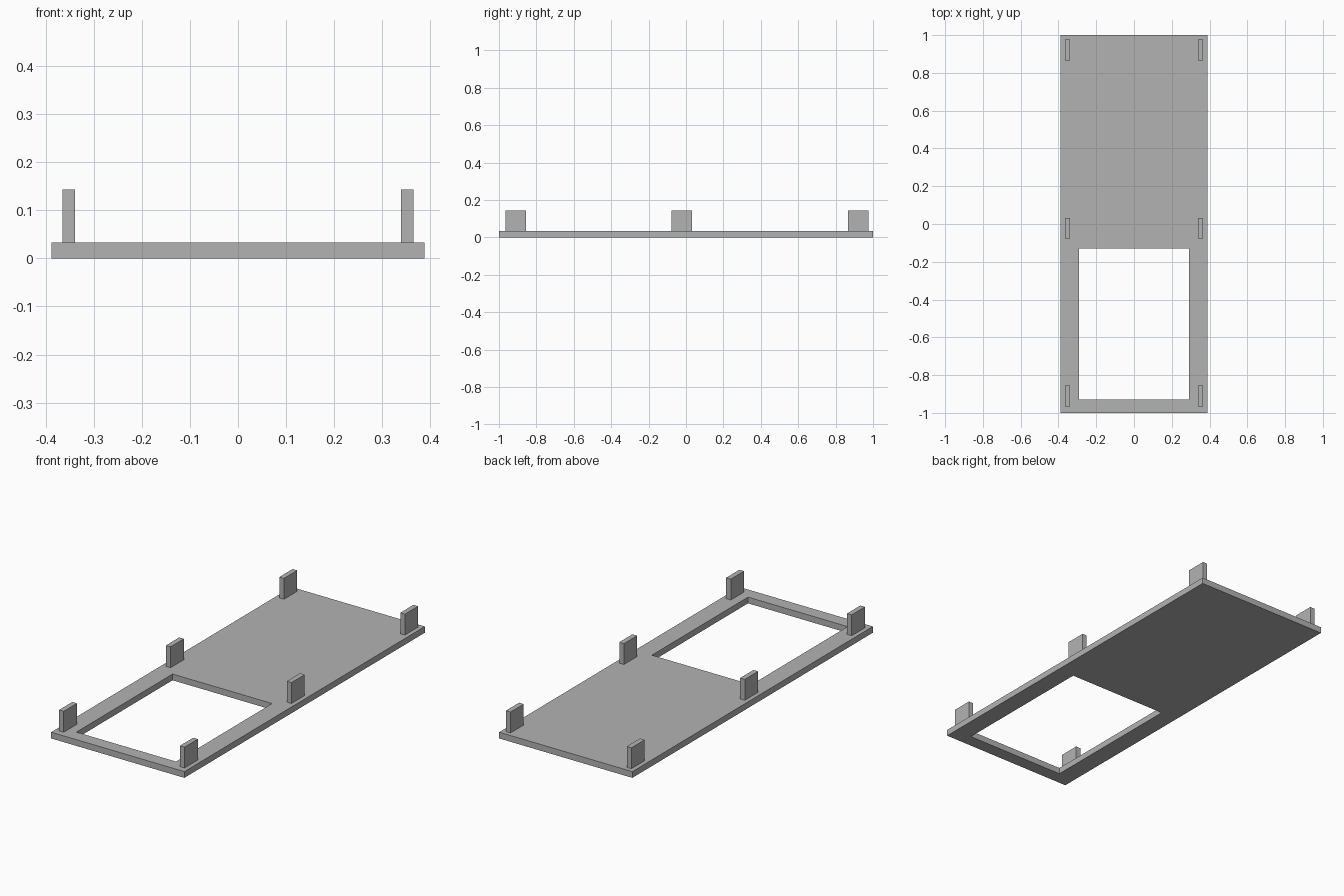
import bpy
import bmesh
from mathutils import Matrix, Vector

default = bpy.data.objects.get("Cube")
if default:
    bpy.data.objects.remove(default, do_unlink=True)

grey = bpy.data.materials.new("plain grey")
grey.use_nodes = True
colour = (0.45, 0.45, 0.45, 1)
grey.diffuse_color = colour
grey.node_tree.nodes["Principled BSDF"].inputs["Base Color"].default_value = colour

HALF_WIDTH, HALF_LENGTH, THICKNESS = 0.388, 1.0, 0.033
HOLE_X, HOLE_FRONT, HOLE_BACK = 0.29, -0.93, -0.13
TAB_X, TAB_WIDTH, TAB_LENGTH, TAB_TOP = 0.352, 0.027, 0.11, 0.143


def add_object(name, bm):
    bmesh.ops.recalc_face_normals(bm, faces=bm.faces)
    mesh = bpy.data.meshes.new(name)
    bm.to_mesh(mesh)
    bm.free()
    mesh.materials.append(grey)
    obj = bpy.data.objects.new(name, mesh)
    bpy.context.collection.objects.link(obj)


# Base plate: a grid of panels with the window panel left out, extruded up
bm = bmesh.new()
xs = (-HALF_WIDTH, -HOLE_X, HOLE_X, HALF_WIDTH)
ys = (-HALF_LENGTH, HOLE_FRONT, HOLE_BACK, HALF_LENGTH)
grid = [[bm.verts.new((x, y, 0)) for y in ys] for x in xs]
for i in range(3):
    for j in range(3):
        if (i, j) != (1, 1):
            bm.faces.new((grid[i][j], grid[i + 1][j], grid[i + 1][j + 1], grid[i][j + 1]))
result = bmesh.ops.extrude_face_region(bm, geom=bm.faces[:], use_keep_orig=True)
top = [v for v in result["geom"] if isinstance(v, bmesh.types.BMVert)]
bmesh.ops.translate(bm, verts=top, vec=(0, 0, THICKNESS))
add_object("base_plate", bm)

# Upright tabs: three pairs along the long edges
for place, y in (("front", -0.911), ("middle", -0.022), ("back", 0.921)):
    for side, sign in (("left", 1), ("right", -1)):
        bm = bmesh.new()
        height = TAB_TOP - THICKNESS
        centre = Vector((sign * TAB_X, y, THICKNESS + height / 2))
        size = Matrix.Diagonal((TAB_WIDTH, TAB_LENGTH, height, 1))
        bmesh.ops.create_cube(bm, size=1, matrix=Matrix.Translation(centre) @ size)
        add_object(f"{place}_{side}_tab", bm)
